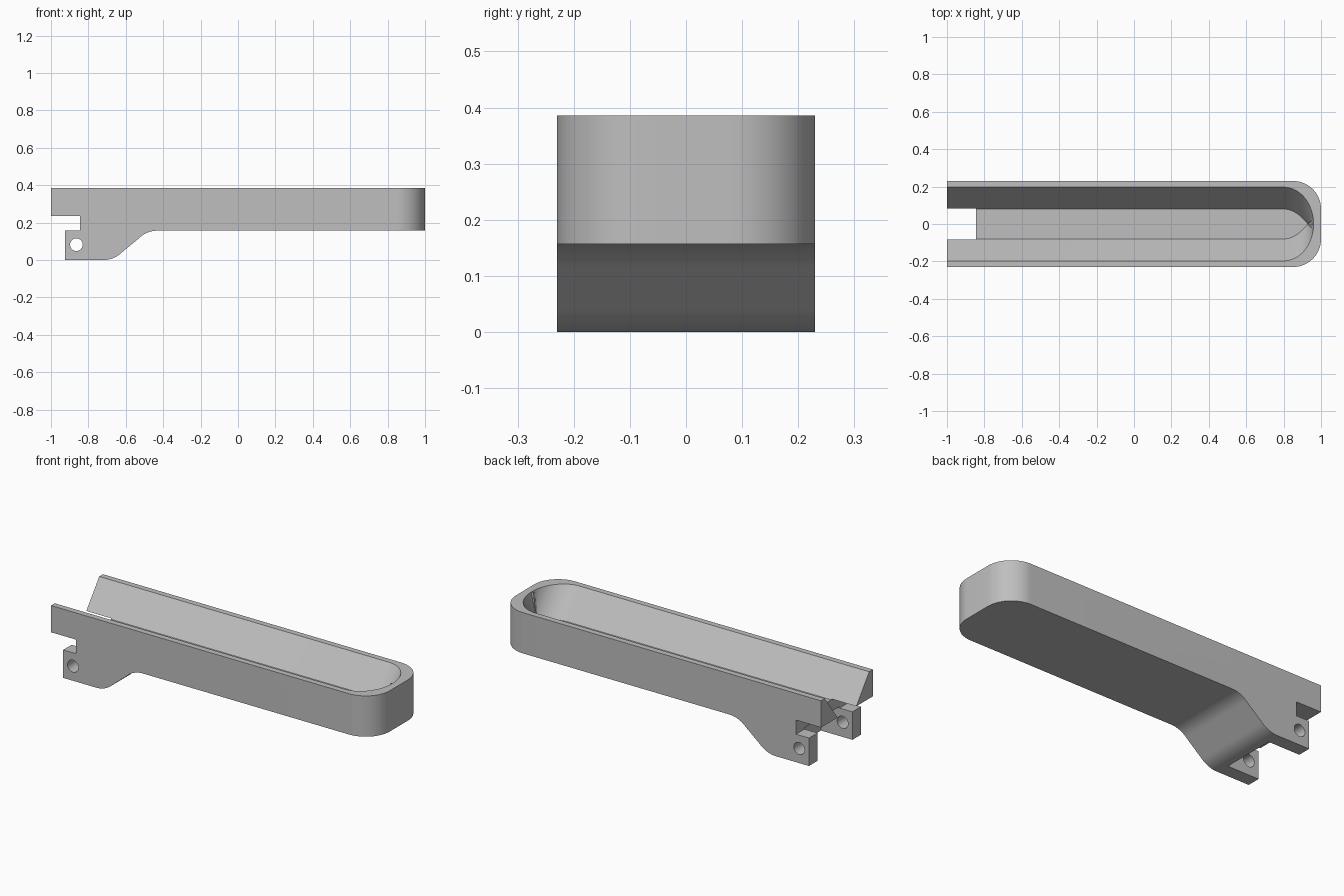
import bpy, bmesh, math
from mathutils import Vector

cube = bpy.data.objects.get("Cube")
if cube:
    bpy.data.objects.remove(cube, do_unlink=True)

HALF_W, TOP, DECK, STEP, FLOOR = 0.23, 0.386, 0.157, 0.236, 0.232

grey = bpy.data.materials.new("plain_grey")
grey.use_nodes = True
grey.diffuse_color = (0.52, 0.52, 0.52, 1)
grey.node_tree.nodes["Principled BSDF"].inputs["Base Color"].default_value = grey.diffuse_color


def finish(name, bm):
    bmesh.ops.recalc_face_normals(bm, faces=bm.faces)
    mesh = bpy.data.meshes.new(name)
    bm.to_mesh(mesh)
    bm.free()
    mesh.materials.append(grey)
    obj = bpy.data.objects.new(name, mesh)
    bpy.context.collection.objects.link(obj)
    return obj


def extrude_profile(points, half):
    """Extrude an x-z outline across the width."""
    bm = bmesh.new()
    face = bm.faces.new([bm.verts.new((x, -half, z)) for x, z in points])
    out = bmesh.ops.extrude_face_region(bm, geom=[face])
    verts = [g for g in out["geom"] if isinstance(g, bmesh.types.BMVert)]
    bmesh.ops.translate(bm, verts=verts, vec=(0, 2 * half, 0))
    return bm


def cut(target, cutter):
    cutter.hide_render = True
    mod = target.modifiers.new("cut", "BOOLEAN")
    mod.operation, mod.solver, mod.object = "DIFFERENCE", "EXACT", cutter
    bpy.context.view_layer.objects.active = target
    bpy.ops.object.modifier_apply(modifier=mod.name)
    bpy.data.objects.remove(cutter, do_unlink=True)


# Side outline: lug, S-curved underside, long bar, notch
start, end, steps = -0.72, -0.43, 10
radius = ((end - start) ** 2 + DECK ** 2) / (4 * DECK) * 0.82
sweep = math.radians(45)
run, rise = radius * math.sin(sweep), radius * (1 - math.cos(sweep))
scale = min(1, DECK / (2 * rise))
lower = []
for i in range(steps + 1):
    a = sweep * i / steps
    lower.append((start + radius * scale * math.sin(a),
                  radius * scale * (1 - math.cos(a))))
upper = [(start + end - x, DECK - z) for x, z in reversed(lower)]
outline = [(-0.925, 0)] + lower + upper + [
    (1, DECK), (1, TOP), (-1, TOP), (-1, STEP),
    (-0.845, STEP), (-0.845, DECK), (-0.925, DECK)]
bm = extrude_profile(outline, HALF_W)

# Rounded far corners
corners = [e for e in bm.edges
           if all(v.co.x > 0.99 for v in e.verts)
           and abs(e.verts[0].co.z - e.verts[1].co.z) > 0.1]
bmesh.ops.bevel(bm, geom=corners, offset=0.15, segments=16,
                profile=0.5, affect="EDGES")
body = finish("trough_body", bm)

# Sloped channel with a rounded closed end
bm = bmesh.new()
rings = []
for i in range(-1, 25):
    t = math.sin(math.pi / 2 * max(i, 0) / 24)
    rim_y = max(0.197 * math.sqrt(max(0, 1 - t * t)), 0.002)
    floor_y = max(0.08 * (1 - t ** 2), 0.001)
    rim_x, floor_x = (-1.1, -1.1) if i < 0 else (0.8 + 0.16 * t, 0.8 + 0.13 * t)
    half = [(rim_x, rim_y, TOP + 0.1), (rim_x, rim_y, TOP), (floor_x, floor_y, FLOOR)]
    ring = half + [(x, -y, z) for x, y, z in reversed(half)]
    rings.append([bm.verts.new(p) for p in ring])
for a, b in zip(rings, rings[1:]):
    for k in range(6):
        n = (k + 1) % 6
        bm.faces.new((a[k], a[n], b[n], b[k]))
bm.faces.new(rings[0])
bm.faces.new(rings[-1])
bmesh.ops.triangulate(bm, faces=[f for f in bm.faces if len(f.verts) == 4])
cut(body, finish("channel_cutter", bm))

# Pocket that separates the two lugs
pocket = [(-1.1, -0.1), (-0.73, -0.1), (-0.73, 0.165), (-1.1, 0.165)]
cut(body, finish("pocket_cutter", extrude_profile(pocket, 0.155)))

# Pivot hole through both lugs
circle = [(-0.864 + 0.034 * math.cos(math.tau * i / 32),
           0.082 + 0.034 * math.sin(math.tau * i / 32)) for i in range(32)]
cut(body, finish("pivot_hole_cutter", extrude_profile(circle, 0.4)))

# Smooth curves, crisp edges
bpy.ops.object.select_all(action="DESELECT")
body.select_set(True)
bpy.context.view_layer.objects.active = body
bpy.ops.object.shade_smooth_by_angle(angle=math.radians(30))
